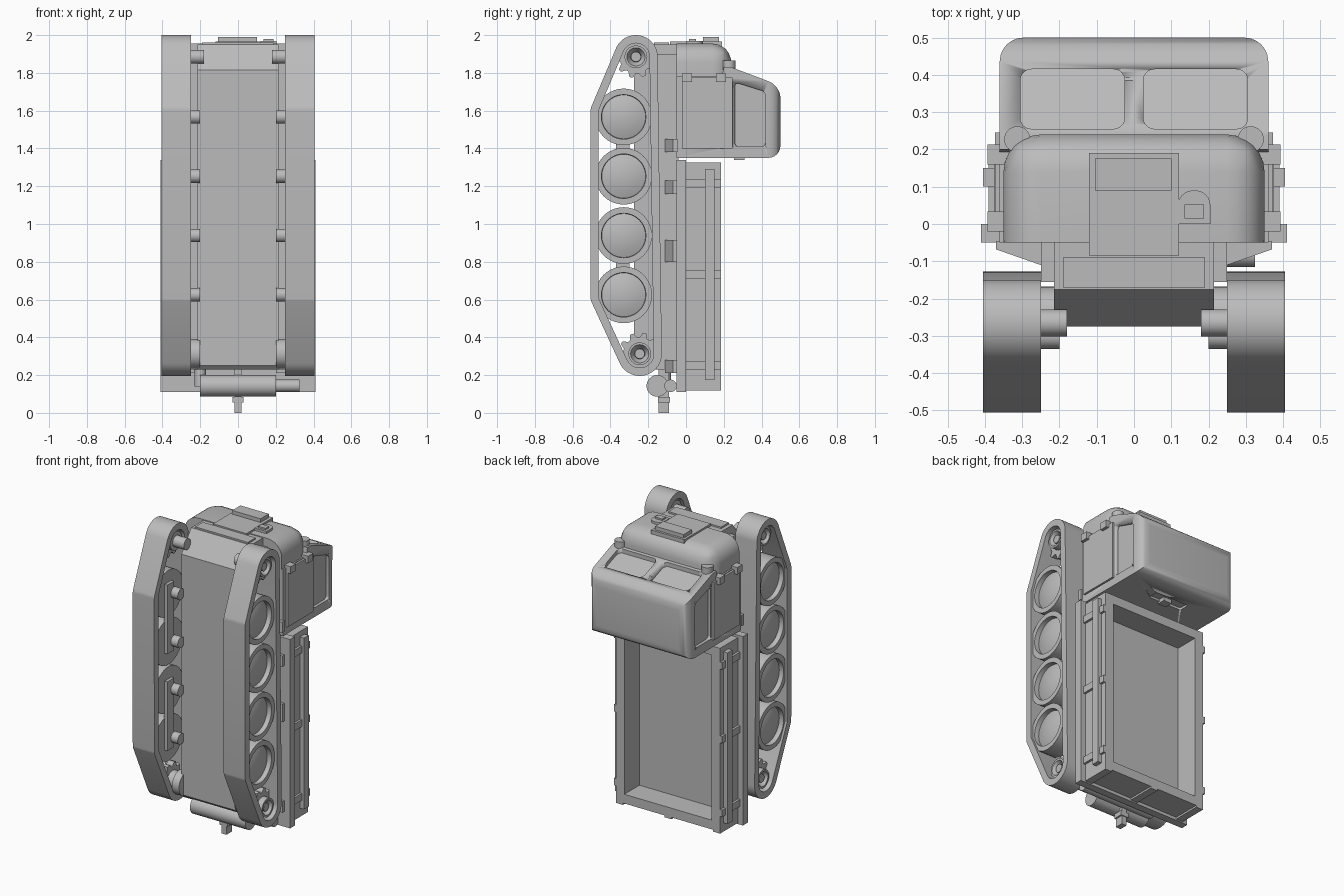
import bpy, bmesh, math
from mathutils import Vector

cube = bpy.data.objects.get("Cube")
if cube:
    bpy.data.objects.remove(cube, do_unlink=True)

grey = bpy.data.materials.new("plain grey")
grey.use_nodes = True
grey.diffuse_color = (0.5, 0.5, 0.5, 1)
grey.node_tree.nodes["Principled BSDF"].inputs["Base Color"].default_value = (0.5, 0.5, 0.5, 1)
SIDES = (("left", 1), ("right", -1))


def finish(name, bm, smooth=True):
    bmesh.ops.recalc_face_normals(bm, faces=bm.faces)
    mesh = bpy.data.meshes.new(name)
    bm.to_mesh(mesh)
    bm.free()
    mesh.materials.append(grey)
    ob = bpy.data.objects.new(name, mesh)
    bpy.context.collection.objects.link(ob)
    if smooth:
        bpy.ops.object.select_all(action='DESELECT')
        ob.select_set(True)
        bpy.context.view_layer.objects.active = ob
        bpy.ops.object.shade_smooth_by_angle(angle=math.radians(35))
    return ob


def prism(name, pts, a, b, axis="x", rule=None, radius=0.05):
    """Extrude a (y, z) profile along x, or an (x, y) profile along z."""
    bm = bmesh.new()
    place = (lambda p, t: (t, *p)) if axis == "x" else (lambda p, t: (*p, t))
    low = [bm.verts.new(place(p, a)) for p in pts]
    high = [bm.verts.new(place(p, b)) for p in pts]
    bm.faces.new(low)
    bm.faces.new(high)
    for i in range(len(pts)):
        j = (i + 1) % len(pts)
        bm.faces.new((low[i], low[j], high[j], high[i]))
    if rule:
        edges = [e for e in bm.edges if rule(e.verts[0].co, e.verts[1].co)]
        bmesh.ops.bevel(bm, geom=edges, offset=radius, segments=6, profile=0.5, affect='EDGES')
    return finish(name, bm, rule is not None)


def box(name, x, y, z, rule=None, radius=0.05):
    return prism(name, [(y[0], z[0]), (y[1], z[0]), (y[1], z[1]), (y[0], z[1])],
                 x[0], x[1], "x", rule, radius)


def span(s, a, b):
    return tuple(sorted((s * a, s * b)))


def lathe(name, profile, centre, s=1, axis="x", steps=40):
    """Revolve (along, radius) points about an axis through centre."""
    bm = bmesh.new()
    rings = []
    for along, r in profile:
        ring = []
        for k in range(steps):
            t = math.tau * k / steps
            u, v = r * math.cos(t), r * math.sin(t)
            co = (s * along, centre[0] + u, centre[1] + v) if axis == "x" else \
                 (centre[0] + u, centre[1] + v, along)
            ring.append(bm.verts.new(co))
        rings.append(ring)
    for p, q in zip(rings, rings[1:]):
        for k in range(steps):
            j = (k + 1) % steps
            bm.faces.new((p[k], p[j], q[j], q[k]))
    bm.faces.new(rings[0])
    bm.faces.new(rings[-1])
    return finish(name, bm)


def rod(name, a, b, r, centre, s=1, axis="x"):
    return lathe(name, [(a, r), (b, r)], centre, s, axis)


def cut(target, cutter):
    mod = target.modifiers.new("cut", 'BOOLEAN')
    mod.object, mod.solver = cutter, 'EXACT'
    bpy.ops.object.select_all(action='DESELECT')
    target.select_set(True)
    bpy.context.view_layer.objects.active = target
    bpy.ops.object.modifier_apply(modifier=mod.name)
    bpy.data.objects.remove(cutter, do_unlink=True)


# Track band: a hull wrapped around four circles, hollow inside
FRONT, REAR = (-0.265, 1.885), (-0.245, 0.313)
GUIDES = [(FRONT, 0.115), (REAR, 0.117), ((-0.445, 1.6), 0.06), ((-0.445, 0.61), 0.06)]


def track(name, a, b, steps=72):
    bm = bmesh.new()
    loops = []
    for x, inset in ((a, 0), (b, 0), (b, 0.043), (a, 0.043)):
        loop = []
        for k in range(steps):
            n = Vector((math.cos(math.tau * k / steps), math.sin(math.tau * k / steps)))
            c, r = max(GUIDES, key=lambda g: Vector(g[0]).dot(n) + g[1])
            p = Vector(c) + n * (r - inset)
            loop.append(bm.verts.new((x, p.x, p.y)))
        loops.append(loop)
    for i in range(4):
        p, q = loops[i], loops[(i + 1) % 4]
        for k in range(steps):
            j = (k + 1) % steps
            bm.faces.new((p[k], p[j], q[j], q[k]))
    return finish(name, bm)


def gear(name, centre, a, b, teeth=10):
    pts = []
    for k in range(teeth * 4):
        r = 0.112 if k % 4 < 2 else 0.088
        t = math.tau * k / (teeth * 4)
        pts.append((centre[0] + r * math.cos(t), centre[1] + r * math.sin(t)))
    return prism(name, pts, a, b)


# Running gear on both sides
for side, s in SIDES:
    track(side + "_track", *span(s, 0.25, 0.405))
    for i in range(4):
        lathe(f"{side}_road_wheel_{i}", [(0.27, 0.15), (0.39, 0.15), (0.39, 0.118), (0.36, 0.116),
              (0.372, 0.08), (0.379, 0.04), (0.381, 0.005)], (-0.33, 0.625 + i * 0.314), s)
        rod(f"{side}_axle_{i}", 0.2, 0.28, 0.035, (-0.3, 0.625 + i * 0.314), s)
    for i, z in enumerate((0.56, 1.19)):
        box(f"{side}_bogie_beam_{i}", span(s, 0.25, 0.275), (-0.37, -0.3), (z, z + 0.45))
    for end, c in (("front", FRONT), ("rear", REAR)):
        gear(f"{side}_{end}_sprocket", c, *span(s, 0.3, 0.345))
        lathe(f"{side}_{end}_hub", [(0.26, 0.06), (0.385, 0.06), (0.385, 0.048), (0.35, 0.028),
              (0.375, 0.026), (0.375, 0.003)], c, s)
    rod(side + "_front_shaft", 0.18, 0.27, 0.036, FRONT, s)
    rod(side + "_final_drive", 0.2, 0.25, 0.077, REAR, s)
    # Brackets carrying the bed and cab
    for i, (z0, z1) in enumerate(((0.21, 0.28), (0.8, 0.915), (1.16, 1.23), (1.38, 1.45))):
        prism(f"{side}_bracket_{i}", [(s * 0.2, -0.11), (s * 0.25, -0.11), (s * 0.37, -0.068),
              (s * 0.37, -0.045), (s * 0.2, -0.045)], z0, z1, "z")

# Hull
prism("lower_hull", [(-0.275, 0.25), (-0.275, 1.815), (-0.175, 1.95), (-0.05, 1.95),
      (-0.05, 0.23), (-0.255, 0.23)], -0.215, 0.215)
box("upper_hull", (-0.25, 0.25), (-0.155, -0.04), (0.23, 1.9))
box("nose_plate", (-0.19, 0.19), (-0.17, -0.09), (1.9, 1.96))

# Load bed
box("bed_base", (-0.41, 0.41), (-0.05, 0), (0.11, 1.34))
box("bed_floor", (-0.37, 0.37), (0, 0.03), (0.14, 1.31))
for name, z in (("tailgate", 0.13), ("headboard", 1.265)):
    box(name, (-0.375, 0.375), (0, 0.185), (z, z + 0.06))
for i, x in enumerate((-0.375, -0.025, 0.325)):
    box(f"tailgate_rib_{i}", (x, x + 0.05), (0, 0.185), (0.118, 0.135))
for side, s in SIDES:
    box(side + "_bed_wall", span(s, 0.315, 0.375), (0, 0.185), (0.13, 1.325))
    box(side + "_bed_rail", span(s, 0.37, 0.405), (0.1, 0.15), (0.175, 1.29))
    for i in range(3):
        box(f"{side}_bed_band_{i}", span(s, 0.37, 0.39), (0, 0.185), (0.23 + i * 0.48, 0.275 + i * 0.48))

# Cab with a rounded roof and recessed windows
cab = prism("cab", [(-0.05, 1.35), (0.5, 1.35), (0.5, 1.733), (0.24, 1.83), (0.2, 1.83),
            (0.19, 1.78), (-0.05, 1.78)], -0.36, 0.36, "x",
            lambda p, q: p.y > 0.4 and q.y > 0.4, 0.065)
for side, s in SIDES:
    cut(cab, prism("windscreen_cutter", [(0.255, 1.797), (0.415, 1.738), (0.415, 1.9), (0.255, 1.9)],
        *span(s, 0.025, 0.305), "x",
        lambda p, q: abs(p.x - q.x) + abs(p.y - q.y) < 0.001, 0.03))
    cut(cab, prism("side_window_cutter", [(0.26, 1.41), (0.42, 1.41), (0.42, 1.7), (0.26, 1.75)],
        *span(s, 0.34, 0.42), "x", lambda p, q: abs(p.x - q.x) > 0.01, 0.02))
cut(cab, box("rear_cutter", (-0.13, 0.11), (0.27, 0.34), (1.3, 1.365),
             lambda p, q: abs(p.z - q.z) > 0.01, 0.015))
box("rear_latch", (-0.03, 0.03), (0.255, 0.31), (1.34, 1.37))

# Bonnet and its fittings
box("bonnet", (-0.35, 0.35), (-0.05, 0.24), (1.74, 1.955),
    lambda p, q: (p.y > 0 or q.y > 0) and p.z + q.z > 3.6, 0.1)
box("bonnet_hatch", (-0.12, 0.12), (-0.085, 0.19), (1.94, 1.966))
box("bonnet_plate", (-0.105, 0.1), (0.09, 0.175), (1.95, 1.99))
box("vent_base", (0.118, 0.205), (0, 0.09), (1.94, 1.97),
    lambda p, q: p.y > 0.05 and q.y > 0.05 and abs(p.z - q.z) > 0.01, 0.04)
box("vent_cap", (0.135, 0.188), (0.015, 0.052), (1.96, 1.98))
for side, s in SIDES:
    rod(side + "_lamp", 1.76, 1.865, 0.035, (s * 0.313, 0.227), axis="z")
    box(side + "_door", span(s, 0.35, 0.373), (-0.02, 0.245), (1.4, 1.775))
    for i, y in enumerate((-0.02, 0.16)):
        box(f"{side}_hinge_{i}", span(s, 0.33, 0.393), (y, y + 0.053), (1.752, 1.798))

# Exhaust and tow hook at the tail
rod("silencer", -0.2, 0.2, 0.057, (-0.152, 0.143))
rod("exhaust_pipe", -0.2, 0.325, 0.033, (-0.082, 0.143))
rod("exhaust_riser", 0.14, 0.26, 0.03, (-0.2, -0.11), axis="z")
box("tow_bar", (-0.018, 0.018), (-0.145, -0.09), (0, 0.24))
box("tow_hook", (-0.028, 0.028), (-0.148, -0.085), (0.055, 0.085))
